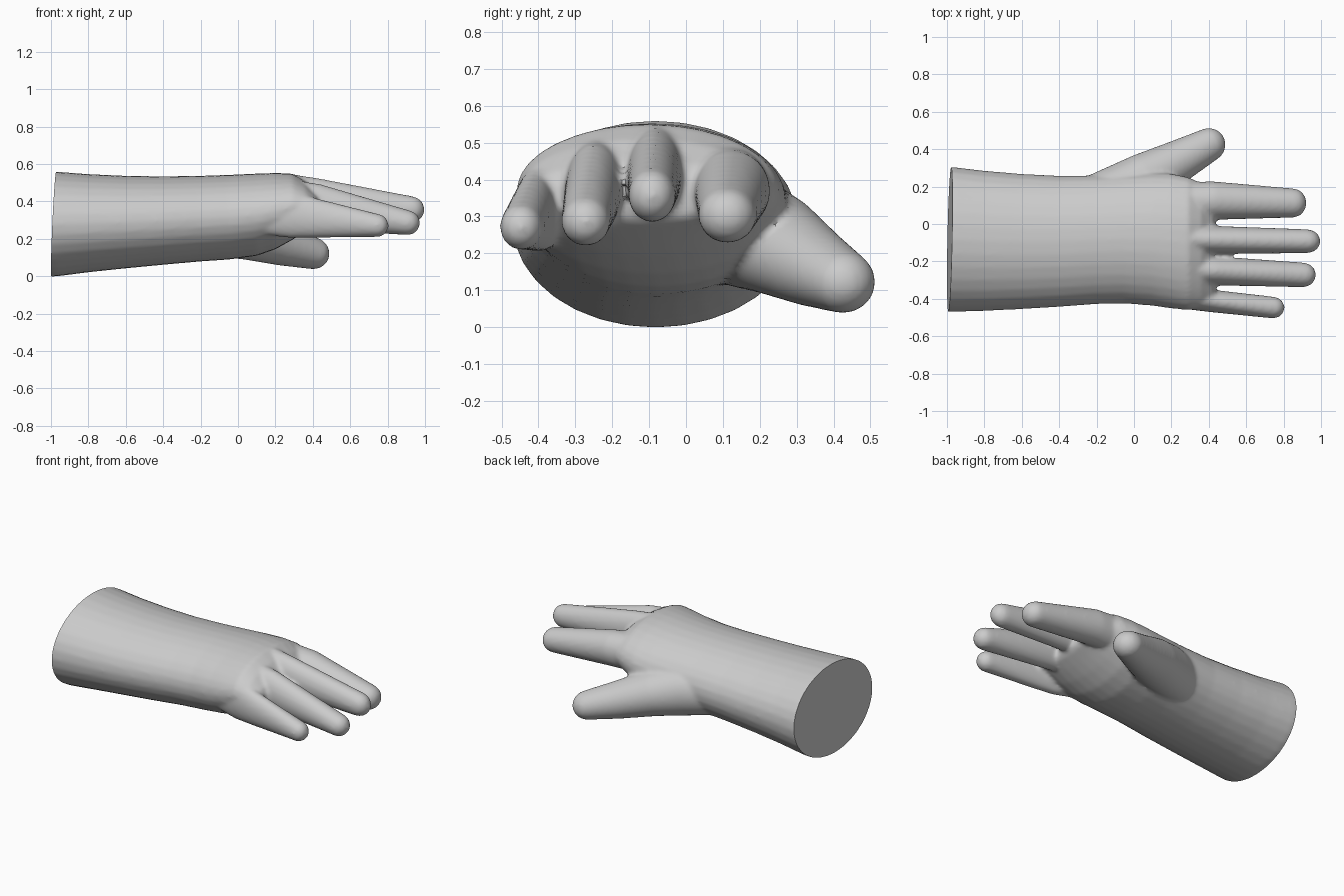
import bpy, bmesh, math
from mathutils import Vector

if "Cube" in bpy.data.objects:
    bpy.data.objects.remove(bpy.data.objects["Cube"])

N = 32
bm = bmesh.new()


def loft(sections, tip=0.0):
    """Skin elliptical sections (x, y, z, half width, half height); tip = length of the rounded end."""
    pts = [(Vector(s[:3]), s[3], s[4]) for s in sections]
    if tip:
        end, w, h = pts[-1]
        d = (end - pts[-2][0]).normalized()
        for a in (20, 40, 58, 74, 85):
            a = math.radians(a)
            pts.append((end + d * tip * math.sin(a), w * math.cos(a), h * math.cos(a)))
    rings = []
    for i, (c, w, h) in enumerate(pts):
        d = (pts[min(i + 1, len(pts) - 1)][0] - pts[max(i - 1, 0)][0]).normalized()
        side = Vector((-d.y, d.x, 0)).normalized()
        up = d.cross(side)
        if not tip:
            side, up = Vector((0, 1, 0)), Vector((0, 0, 1))
        rings.append([bm.verts.new(c + side * w * math.cos(k * math.tau / N)
                                   + up * h * math.sin(k * math.tau / N)) for k in range(N)])
    for a, b in zip(rings, rings[1:]):
        for k in range(N):
            bm.faces.new((a[k], a[(k + 1) % N], b[(k + 1) % N], b[k]))
    bm.faces.new(rings[0][::-1])
    bm.faces.new(rings[-1])


# Forearm and palm: x, y range, z range
outline = [(-1.08, -.47, .30, .0, .56), (-.97, -.47, .305, .0, .56), (-.8, -.465, .285, .022, .547),
           (-.6, -.455, .268, .043, .538), (-.4, -.443, .258, .062, .535), (-.2, -.428, .26, .08, .538),
           (-.05, -.425, .268, .09, .543), (.1, -.437, .275, .11, .55), (.2, -.452, .27, .145, .553),
           (.29, -.46, .25, .195, .55), (.36, -.45, .22, .24, .51), (.42, -.43, .19, .28, .45),
           (.435, -.4, .16, .30, .42)]
loft([(x, (a + b) / 2, (c + d) / 2, (b - a) / 2, (d - c) / 2) for x, a, b, c, d in outline])

# Index, middle, ring and little fingers
loft([(.15, .09, .36, .10, .11), (.28, .115, .378, .11, .115), (.42, .125, .37, .103, .108),
      (.85, .112, .303, .078, .075)], .072)
loft([(.15, -.07, .41, .07, .12), (.28, -.08, .425, .076, .123), (.42, -.085, .412, .075, .113),
      (.925, -.092, .357, .064, .072)], .072)
loft([(.15, -.23, .38, .07, .12), (.28, -.24, .393, .076, .125), (.42, -.25, .375, .078, .12),
      (.905, -.272, .287, .066, .067)], .068)
loft([(.15, -.375, .32, .05, .10), (.28, -.395, .33, .06, .125), (.42, -.412, .31, .06, .105),
      (.745, -.447, .272, .058, .062)], .06)

# Thumb
loft([(-.3, .08, .28, .14, .15), (-.1, .165, .26, .145, .155), (.06, .24, .225, .142, .138),
      (.25, .343, .165, .112, .11), (.40, .424, .124, .09, .086)], .09)

bmesh.ops.recalc_face_normals(bm, faces=bm.faces)
mesh = bpy.data.meshes.new("hand")
bm.to_mesh(mesh)
bm.free()
hand = bpy.data.objects.new("hand", mesh)
bpy.context.collection.objects.link(hand)

# Fuse the parts into one skin and soften the joints
rm = hand.modifiers.new("fuse", 'REMESH')
rm.mode = 'VOXEL'
rm.voxel_size = 0.012
sm = hand.modifiers.new("soften", 'SMOOTH')
sm.factor = 0.5
sm.iterations = 6
fused = bpy.data.meshes.new_from_object(hand.evaluated_get(bpy.context.evaluated_depsgraph_get()))
hand.modifiers.clear()
hand.data = fused
fused.name = "hand"

# Flat, slightly tilted cut at the forearm end
bm = bmesh.new()
bm.from_mesh(fused)
bmesh.ops.bisect_plane(bm, geom=bm.verts[:] + bm.edges[:] + bm.faces[:],
                       plane_co=(-.985, -.08, .28), plane_no=(-1, .02, .045), clear_outer=True)
bmesh.ops.holes_fill(bm, edges=[e for e in bm.edges if e.is_boundary], sides=0)
low = min(v.co.z for v in bm.verts)
bmesh.ops.translate(bm, verts=bm.verts, vec=(0, 0, -low))
bmesh.ops.recalc_face_normals(bm, faces=bm.faces)
bm.to_mesh(fused)
bm.free()

bpy.context.view_layer.objects.active = hand
hand.select_set(True)
bpy.ops.object.shade_smooth_by_angle(angle=math.radians(45))
